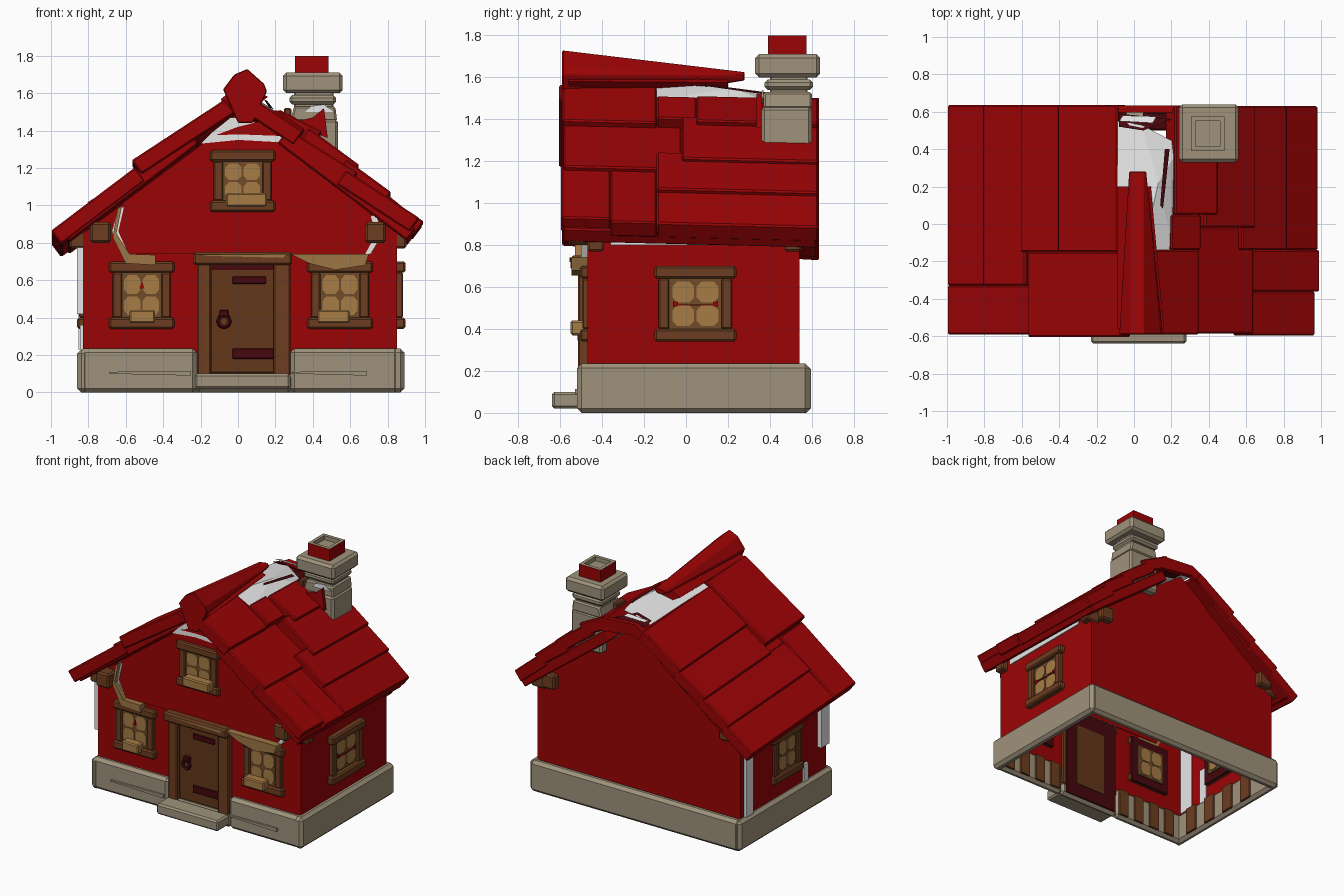
import bpy, bmesh, math
from mathutils import Matrix, Vector


def mat(name, c):
    m = bpy.data.materials.new(name)
    m.diffuse_color = (*c, 1)
    return m


RED = mat("red", (0.33, 0.001, 0.0015))
DARK = mat("dark_red", (0.06, 0.002, 0.004))
STONE = mat("stone", (0.35, 0.29, 0.20))
BROWN = mat("timber_brown", (0.15, 0.047, 0.014))
DOOR = mat("door_brown", (0.125, 0.038, 0.011))
PANE = mat("pane_gold", (0.38, 0.20, 0.06))
GLASS = mat("glass_brown", (0.16, 0.07, 0.022))
TAN = mat("tan_plaster", (0.34, 0.18, 0.06))
WHITE = mat("white", (0.85, 0.85, 0.85))


def mesh(name, verts, faces, m, bevel=0.0):
    bm = bmesh.new()
    vs = [bm.verts.new(v) for v in verts]
    for f in faces:
        bm.faces.new([vs[i] for i in f])
    bmesh.ops.recalc_face_normals(bm, faces=bm.faces)
    me = bpy.data.meshes.new(name)
    bm.to_mesh(me)
    bm.free()
    ob = bpy.data.objects.new(name, me)
    bpy.context.collection.objects.link(ob)
    me.materials.append(m)
    if bevel:
        b = ob.modifiers.new("bevel", "BEVEL")
        b.width, b.segments = bevel, 1
    return ob


HEX = [(0, 1, 3, 2), (4, 6, 7, 5), (0, 4, 5, 1), (2, 3, 7, 6), (0, 2, 6, 4), (1, 5, 7, 3)]


def box(name, x, y, z, m, bevel=0.008, M=Matrix()):
    return mesh(name, [M @ Vector((a, b, c)) for a in x for b in y for c in z], HEX, m, bevel)


def prism(name, pts, y0, y1, m, bevel=0.0, back=None, M=Matrix()):
    """Extrude an x-z outline along y; back optionally reshapes the far end."""
    n = len(pts)
    far = back or pts
    v = [M @ Vector((p[0], y0, p[1])) for p in pts] + [M @ Vector((p[0], y1, p[1])) for p in far]
    f = [tuple(range(n)), tuple(range(2 * n - 1, n - 1, -1))]
    f += [(i, (i + 1) % n, (i + 1) % n + n, i + n) for i in range(n)]
    return mesh(name, v, f, m, bevel)


# Hollow wall shell, open below and above
prof = [(-0.83, 0.18), (0.85, 0.18), (0.85, 0.85), (0.02, 1.48), (-0.83, 0.85)]
yf, yb = -0.47, 0.54
wv = [(x, yf, z) for x, z in prof] + [(x, yb, min(z, 1.44)) for x, z in prof]
mesh("walls", wv, [(0, 1, 2, 3, 4), (9, 8, 7, 6, 5), (1, 6, 7, 2), (0, 4, 9, 5)], RED)

# Raised upper plaster on the front gable
prism("gable_plaster", [(-0.60, 0.74), (0.70, 0.74), (0.74, 0.90), (0.70, 0.97), (0.05, 1.47),
                        (0.0, 1.47), (-0.62, 1.01), (-0.65, 0.86)], -0.492, -0.465, RED)
# White and tan broken edges
prism("peak_strip", [(-0.20, 1.33), (0.0, 1.35), (0.27, 1.335), (0.22, 1.375), (0.04, 1.47),
                     (-0.04, 1.47), (-0.14, 1.39)], -0.499, -0.49, WHITE)
prism("peak_trim", [(-0.12, 1.375), (0.0, 1.38), (0.26, 1.37), (0.12, 1.45), (0.0, 1.42)], -0.503, -0.497, RED)
prism("left_crack", [(-0.62, 0.74), (-0.585, 0.74), (-0.64, 0.86), (-0.61, 0.99), (-0.64, 0.99),
                     (-0.675, 0.86)], -0.50, -0.47, WHITE)
prism("right_crack", [(0.68, 0.74), (0.71, 0.74), (0.775, 0.85), (0.735, 0.96), (0.71, 0.94),
                      (0.74, 0.85)], -0.50, -0.47, WHITE)
prism("left_broken_plaster", [(-0.645, 0.98), (-0.62, 1.0), (-0.65, 0.85), (-0.58, 0.74), (-0.44, 0.735),
                              (-0.44, 0.68), (-0.60, 0.69), (-0.67, 0.83)], -0.53, -0.468, TAN)
prism("right_broken_plaster", [(0.28, 0.74), (0.70, 0.74), (0.68, 0.68), (0.52, 0.655), (0.38, 0.69)],
      -0.545, -0.468, TAN)

# Stone foundation ring, interrupted at the door
for nm, x, y, z in [("left", (-0.86, -0.80), (-0.52, 0.59), (0, 0.23)),
                    ("right", (0.82, 0.89), (-0.52, 0.59), (0, 0.235)),
                    ("back", (-0.85, 0.88), (0.53, 0.595), (0, 0.232)),
                    ("front_left", (-0.85, -0.22), (-0.515, -0.455), (0, 0.235)),
                    ("front_right", (0.28, 0.88), (-0.515, -0.455), (0, 0.235)),
                    ("threshold", (-0.23, 0.29), (-0.51, -0.455), (0, 0.10))]:
    box("foundation_" + nm, x, y, z, STONE, 0.022)
box("door_step", (-0.23, 0.28), (-0.64, -0.50), (0.02, 0.10), STONE, 0.012)
for x in ((-0.69, -0.25), (0.29, 0.69)):
    prism("foundation_ledge", [(x[0], 0.10), (x[1], 0.09), (x[1], 0.115), (x[0], 0.11)], -0.53, -0.51, STONE)
# Short timber studs lining the inside of the foundation
for i in range(4):
    for x0 in (-0.74 + i * 0.14, 0.32 + i * 0.14):
        box("inner_stud", (x0, x0 + 0.08), (-0.458, -0.44), (0.02, 0.22), BROWN, 0)
    box("inner_side_stud", (-0.803, -0.785), (-0.36 + i * 0.2, -0.26 + i * 0.2), (0.02, 0.22), BROWN, 0)

# Door with frame, hinges and ring handle
box("door_panel", (-0.15, 0.20), (-0.485, -0.45), (0.10, 0.69), DOOR)
box("door_inside", (-0.20, 0.25), (-0.455, -0.445), (0.02, 0.72), DARK, 0)
box("door_inside_panel", (-0.09, 0.16), (-0.447, -0.44), (0.12, 0.60), DOOR, 0)
for x in ((-0.22, -0.145), (0.19, 0.28)):
    box("door_post", x, (-0.515, -0.46), (0.09, 0.69), BROWN)
box("door_lintel", (-0.24, 0.29), (-0.55, -0.46), (0.68, 0.75), BROWN, 0.012)
prism("lintel_split", [(-0.19, 0.735), (0.26, 0.74), (0.24, 0.72), (-0.16, 0.73)], -0.556, -0.548, TAN)
for x, z in (((-0.03, 0.15), (0.58, 0.62)), ((-0.03, 0.19), (0.18, 0.235))):
    box("door_hinge", x, (-0.495, -0.48), z, DARK, 0.004)
box("door_top_gap", (-0.14, 0.19), (-0.489, -0.482), (0.655, 0.68), DARK, 0)
bpy.ops.mesh.primitive_torus_add(major_segments=8, minor_segments=5, major_radius=0.03,
                                 minor_radius=0.012, location=(-0.075, -0.505, 0.38),
                                 rotation=(math.pi / 2, 0, 0))
bpy.context.object.name = "door_handle"
bpy.context.object.data.materials.append(DARK)
box("handle_plate", (-0.10, -0.05), (-0.515, -0.48), (0.40, 0.44), DARK, 0.005)


# Windows: local x runs along the wall and local -y points out
def window(name, loc, angle, h, bw=0.165, ledge=None, out=0.035):
    M = Matrix.Translation(loc) @ Matrix.Rotation(angle, 4, 'Z')
    q = h - 0.06
    g = bw - 0.05
    box(name + "_glass", (-g, g), (-0.01, 0.04), (-q, q), GLASS, 0, M)
    box(name + "_inner_frame", (-bw, bw), (0.008, 0.03), (-h, h), DARK, 0, M)
    for s in (-1, 1):
        box(name + "_post", sorted((s * (bw - 0.06), s * (bw - 0.01))), (-out * 0.7, 0.02), (-q, q), BROWN, 0.006, M)
        box(name + ("_sill" if s < 0 else "_lintel"), (-bw - 0.01, bw + 0.01), (-out, 0.02),
            sorted((s * q, s * h)), BROWN, 0.01, M)
        for t in (-1, 1):   # four rounded panes, with backs showing indoors
            cx, cz, rx, rz = s * g * 0.43, t * q * 0.47, g * 0.385, q * 0.42
            pts = [(cx + a * rx, cz + b * rz) for a, b in
                   ((-1, -.5), (-.55, -1), (.55, -1), (1, -.5), (1, .5), (.55, 1), (-.55, 1), (-1, .5))]
            prism(name + "_pane", pts, -0.017, -0.009, PANE, M=M)
            prism(name + "_pane_back", pts, 0.039, 0.046, PANE, M=M)
    if ledge:
        box(name + "_ledge", ledge, (-0.08, -0.01), (-h + 0.03, -h + 0.10), PANE, 0.008, M)


window("left_front_window", (-0.515, -0.47, 0.52), 0, 0.18, ledge=(-0.065, 0.07))
window("right_front_window", (0.545, -0.47, 0.52), 0, 0.18, ledge=(-0.12, 0.05))
window("gable_window", (0.025, -0.49, 1.13), 0, 0.165, ledge=(-0.09, 0.13))
window("right_side_window", (0.85, 0.045, 0.52), math.pi / 2, 0.18, bw=0.185, out=0.045)
window("left_side_window", (-0.825, 0.0, 0.52), -math.pi / 2, 0.18)
for y in (-0.05, 0.14):
    box("side_window_bar", (0.866, 0.873), (y - 0.012, y + 0.012), (0.508, 0.53), RED, 0)
box("side_window_bar", (0.866, 0.872), (-0.05, 0.14), (0.511, 0.517), RED, 0)
prism("pane_chip", [(-0.53, 0.555), (-0.50, 0.555), (-0.51, 0.59)], -0.494, -0.486, RED)

# Bare white strips on the left wall
for x, y, z in [((-0.852, -0.825), (0.42, 0.50), (0.23, 0.76)), ((-0.862, -0.825), (-0.465, -0.37), (0.42, 0.80)),
                ((-0.845, -0.825), (-0.24, -0.19), (0.23, 0.36)), ((-0.826, -0.82), (-0.46, -0.34), (0.24, 0.80)),
                ((-0.826, -0.82), (-0.25, -0.18), (0.22, 0.50)), ((0.846, 0.858), (-0.36, 0.40), (0.80, 0.84))]:
    box("bare_strip", x, y, z, WHITE, 0)

# Beam ends beneath the eaves
for s in (-1, 1):
    for y in ((-0.56, -0.39), (0.47, 0.59)):
        box("beam_end", sorted((s * 0.68, s * 0.79)), y, (0.80, 0.91), BROWN, 0.012)
    for y in ((-0.47, -0.39), (0.47, 0.55)):
        box("eave_block", sorted((s * 0.78, s * 0.90)), y, (0.77, 0.86), BROWN, 0.01)


# Roof: the left slope sags toward the back, the right one stays higher
def ridge(side, y):
    return (1.61 if side < 0 else 1.615) - (0.07 if side < 0 else 0.03) * (y + 0.6) / 1.24


def shingle(name, side, u0, u1, y0, y1, lift=0.045, top=0.0, thick=0.09, m=RED):
    """u0 is the upper edge and u1 the lower, as distances from the ridge."""
    ends = []
    for y in (y0, y1):
        za, zb = ridge(side, y) - 0.755 * u0 + top, ridge(side, y) - 0.755 * u1 + lift
        dx, dz = -thick * 0.6, -thick * 0.8
        ends.append([(side * u0, za), (side * u1, zb), (side * (u1 + dx), zb + dz), (side * (u0 + dx), za + dz)])
    return prism(name, ends[0], y0, y1, m, 0.008, ends[1])


# upper edge, lower edge, front y, back y, lower lift, upper lift
LEFT = [(0.55, 1.0, -0.59, -0.33, 0.01, 0.01), (0.78, 1.0, -0.33, 0.635, 0.01, 0), (0.58, 0.81, -0.33, 0.635, 0.03, 0),
        (0.07, 0.57, -0.605, -0.15, 0.06, 0.01), (0.38, 0.61, -0.15, 0.635, 0.03, 0), (0.09, 0.41, -0.15, 0.635, 0.035, 0)]
RIGHT = [(0.58, 0.97, -0.595, -0.36, 0.05, 0.01), (0.56, 0.995, -0.36, -0.14, 0.055, 0.01),
         (0.76, 0.985, -0.14, 0.63, 0.045, 0.06), (0.30, 0.64, -0.585, -0.02, 0.045, 0.0),
         (0.58, 0.82, -0.14, 0.63, 0.085, 0.08), (0.38, 0.65, -0.02, 0.63, 0.105, 0.10),
         (0.07, 0.35, -0.59, -0.14, 0.045, 0.02), (0.20, 0.36, -0.14, 0.05, 0.075, 0.06),
         (0.22, 0.45, 0.05, 0.63, 0.135, 0.08)]
for nm, side, tiles in (("left", -1, LEFT), ("right", 1, RIGHT)):
    shingle(nm + "_roof_deck", side, 0.26, 0.95, -0.585, 0.625, lift=-0.02, top=-0.02, thick=0.08)
    for u0, u1, y0, y1, lift, top in tiles:
        shingle(nm + "_shingle", side, u0, u1, y0, y1, lift, top)

# Exposed white underlay behind the broken ridge
mesh("underlay", [(-0.088, -0.14, 1.51), (0.05, -0.14, 1.57), (0.21, -0.14, 1.49), (-0.088, 0.55, 1.485),
                  (0.04, 0.53, 1.51), (0.25, 0.42, 1.47), (0.13, 0.22, 1.55)],
     [(0, 1, 6, 4, 3), (1, 2, 6), (2, 5, 6), (6, 5, 4)], WHITE)
prism("ridge_back_batten", [(-0.15, 1.43), (-0.02, 1.50), (0.26, 1.48), (0.26, 1.38), (0.0, 1.42), (-0.15, 1.34)],
      0.595, 0.633, RED)
shingle("ridge_scrap", 1, 0.06, 0.22, 0.50, 0.60, 0, -0.09, 0.03, DARK)
mesh("underlay_tear", [(0.14, 0.10, 1.565), (0.155, 0.08, 1.56), (0.19, 0.40, 1.515), (0.165, 0.40, 1.525)],
     [(0, 1, 2, 3)], DARK)
mesh("underlay_end", [(-0.08, 0.52, 1.505), (0.05, 0.50, 1.525), (0.20, 0.56, 1.47), (-0.08, 0.59, 1.485)],
     [(0, 1, 2, 3)], DARK)
mesh("underlay_flap", [(-0.08, 0.55, 1.515), (0.10, 0.54, 1.52), (0.12, 0.575, 1.51), (-0.06, 0.58, 1.51)],
     [(0, 1, 2, 3)], WHITE)

# Ridge cap ending in a broken point
prism("ridge_cap", [(-0.08, 1.62), (-0.02, 1.70), (0.05, 1.73), (0.14, 1.65), (0.155, 1.61), (0.08, 1.44),
                    (0.0, 1.44)], -0.59, 0.28, RED, 0.008,
      [(-0.03, 1.605), (-0.015, 1.615), (0.05, 1.625), (0.065, 1.61), (0.065, 1.605), (0.05, 1.585), (0.0, 1.585)])
prism("ridge_fill", [(-0.09, 1.57), (0.02, 1.66), (0.16, 1.58), (0.02, 1.47)], -0.56, 0.20, RED, 0,
      [(-0.088, 1.555), (0.0, 1.61), (0.09, 1.575), (0.02, 1.50)])

# Chimney
box("chimney_base", (0.28, 0.535), (0.36, 0.60), (1.18, 1.46), STONE, 0.015)
prism("chimney_shoulder", [(0.28, 1.45), (0.53, 1.45), (0.52, 1.53), (0.30, 1.53)], 0.37, 0.60, STONE, 0.01)
box("chimney_neck", (0.30, 0.51), (0.40, 0.58), (1.50, 1.62), STONE, 0.008)
box("chimney_collar", (0.275, 0.525), (0.375, 0.605), (1.54, 1.59), STONE, 0.015)
box("chimney_cap", (0.24, 0.56), (0.33, 0.64), (1.60, 1.71), STONE, 0.018)
prism("chimney_chip", [(0.36, 1.50), (0.51, 1.50), (0.46, 1.54), (0.39, 1.53)], 0.362, 0.37, WHITE)
prism("chimney_shard", [(0.27, 1.44), (0.48, 1.36), (0.46, 1.52), (0.40, 1.47)], 0.335, 0.36, RED)
box("broken_flashing", (0.245, 0.285), (0.36, 0.46), (1.40, 1.52), BROWN, 0.008)
# Chimney pot: red sides, stone top with a square recess
pot = box("chimney_pot", (0.305, 0.485), (0.39, 0.575), (1.70, 1.80), RED, 0)
pot.data.materials.append(STONE)
bm = bmesh.new()
bm.from_mesh(pot.data)
top = max(bm.faces, key=lambda f: f.calc_center_median().z)
bmesh.ops.inset_region(bm, faces=[top], thickness=0.035)
bmesh.ops.translate(bm, verts=bmesh.ops.extrude_discrete_faces(bm, faces=[top])["faces"][0].verts,
                    vec=(0, 0, -0.03))
for f in bm.faces:
    f.normal_update()
    inner = f.calc_center_median()
    if f.normal.z > 0.5 or max(abs(inner.x - 0.395), abs(inner.y - 0.4825)) < 0.08 and inner.z > 1.72:
        f.material_index = 1
bm.to_mesh(pot.data)
bm.free()
